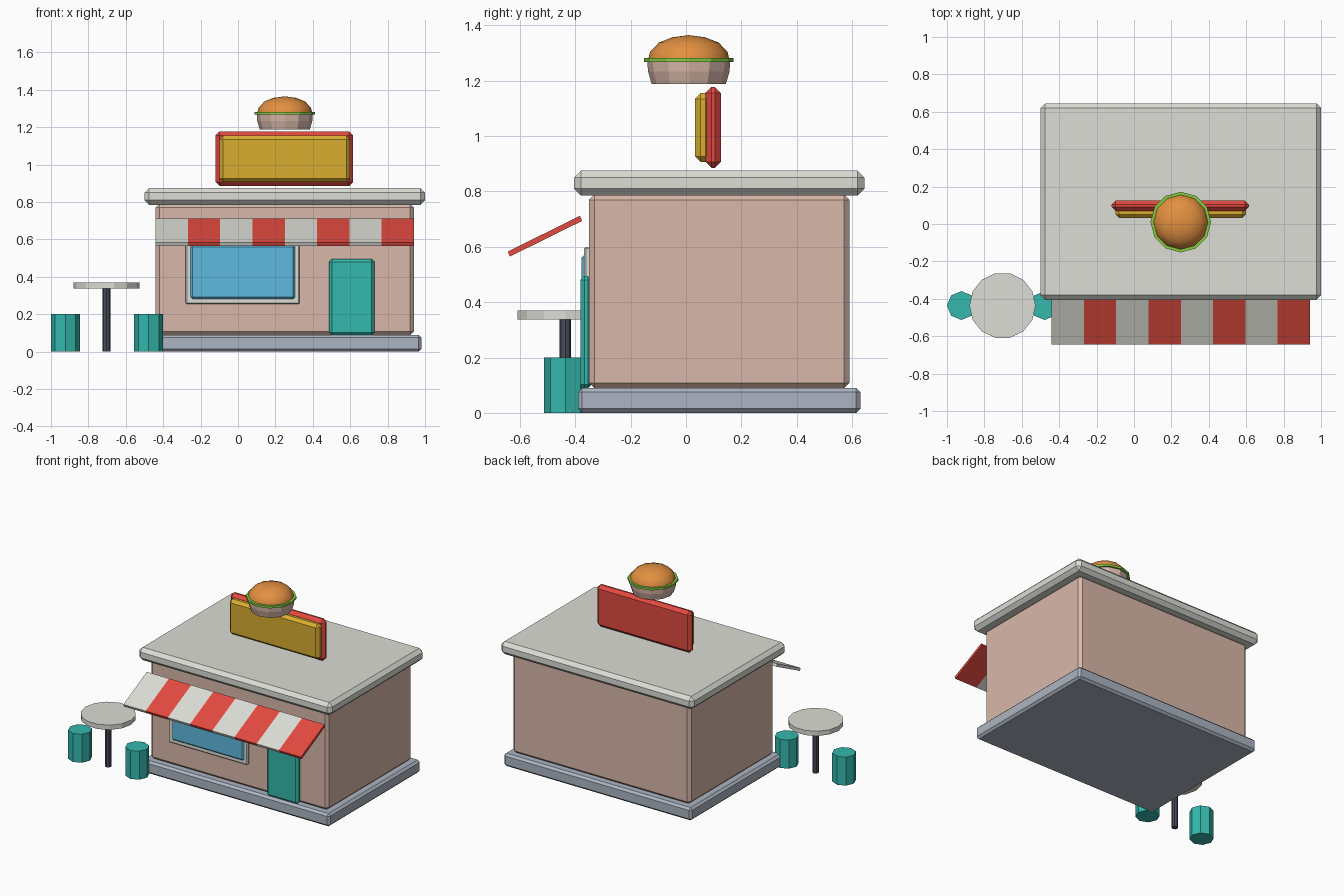
import bpy, bmesh, math

if "Cube" in bpy.data.objects:
    bpy.data.objects.remove(bpy.data.objects["Cube"])


def material(name, rgb):
    lin = [(c / 255 / 12.92) if c < 11 else ((c / 255 + 0.055) / 1.055) ** 2.4 for c in rgb]
    m = bpy.data.materials.new(name)
    m.diffuse_color = (*lin, 1)
    m.use_nodes = True
    m.node_tree.nodes["Principled BSDF"].inputs["Base Color"].default_value = m.diffuse_color
    return m


WHITE = material("off_white", (221, 221, 214))
WALL = material("pink_plaster", (217, 185, 170))
RED = material("red", (226, 74, 64))
YELLOW = material("yellow", (217, 174, 48))
TEAL = material("teal", (52, 184, 172))
BLUE = material("window_blue", (94, 184, 222))
STONE = material("grey_stone", (172, 181, 194))
BUN = material("bun_orange", (226, 144, 64))
GREEN = material("lettuce_green", (134, 203, 68))
DARK = material("dark_metal", (70, 76, 88))


def finish(name, bm, mats):
    bmesh.ops.recalc_face_normals(bm, faces=bm.faces[:])
    mesh = bpy.data.meshes.new(name)
    bm.to_mesh(mesh)
    bm.free()
    for m in mats:
        mesh.materials.append(m)
    ob = bpy.data.objects.new(name, mesh)
    bpy.context.collection.objects.link(ob)
    return ob


def box(name, x, y, z, mat, bevel):
    """Chamfered box from (min, max) ranges."""
    bm = bmesh.new()
    bmesh.ops.create_cube(bm, size=1)
    for v in bm.verts:
        for i, (lo, hi) in enumerate((x, y, z)):
            v.co[i] = (lo + hi) / 2 + v.co[i] * (hi - lo)
    ob = finish(name, bm, [mat])
    mod = ob.modifiers.new("chamfer", 'BEVEL')
    mod.width, mod.segments = bevel, 1
    return ob


def lathe(name, x, y, profile, sides, mat, smooth=False):
    """Revolve (radius, z) points around a vertical axis, capping open ends."""
    bm = bmesh.new()
    rings = []
    for r, z in profile:
        if r == 0:
            rings.append([bm.verts.new((x, y, z))])
        else:
            rings.append([bm.verts.new((x + r * math.cos(a), y + r * math.sin(a), z))
                          for a in (2 * math.pi * i / sides for i in range(sides))])
    for lo, hi in zip(rings, rings[1:]):
        for i in range(sides):
            j = (i + 1) % sides
            if len(hi) == 1:
                bm.faces.new((lo[i], lo[j], hi[0]))
            else:
                bm.faces.new((lo[i], lo[j], hi[j], hi[i]))
    for ring in (rings[0], rings[-1]):
        if len(ring) > 1:
            bm.faces.new(ring)
    if smooth:
        for f in bm.faces:
            f.smooth = len(f.verts) < 5
    return finish(name, bm, [mat])


# Building shell
box("base_slab", (-0.48, 0.98), (-0.39, 0.63), (0, 0.09), STONE, 0.015)
box("walls", (-0.44, 0.94), (-0.35, 0.59), (0.088, 0.79), WALL, 0.02)
box("roof", (-0.5, 1.0), (-0.405, 0.645), (0.785, 0.875), WHITE, 0.025)

# Window and door
box("window_frame", (-0.28, 0.33), (-0.368, -0.34), (0.255, 0.6), WHITE, 0.006)
box("window_glass", (-0.255, 0.307), (-0.378, -0.345), (0.28, 0.572), BLUE, 0.012)
box("door", (0.487, 0.73), (-0.382, -0.34), (0.088, 0.495), TEAL, 0.015)

# Striped sloping awning: one slab cut into eight coloured strips
profile = [(-0.383, 0.712), (-0.644, 0.583), (-0.636, 0.565), (-0.375, 0.694)]
bm = bmesh.new()
rows = [[bm.verts.new((-0.44 + 1.38 * i / 8, y, z)) for y, z in profile] for i in range(9)]
for i in range(8):
    a, b = rows[i], rows[i + 1]
    for k in range(4):
        n = (k + 1) % 4
        bm.faces.new((a[k], b[k], b[n], a[n])).material_index = i % 2
bm.faces.new(rows[0]).material_index = 0
bm.faces.new(rows[-1]).material_index = 1
finish("awning", bm, [WHITE, RED])

# Roof sign
box("sign_back", (-0.12, 0.615), (0.07, 0.126), (0.885, 1.178), RED, 0.022)
box("sign_panel", (-0.1, 0.6), (0.032, 0.09), (0.907, 1.155), YELLOW, 0.02)

# Burger on the sign
BX, BY = 0.25, 0.01
lathe("bottom_bun", BX, BY, [(0.134, 1.188), (0.147, 1.233)], 12, WALL)
lathe("patty", BX, BY, [(0.147, 1.233), (0.15, 1.27)], 12, WALL)
lathe("lettuce", BX, BY, [(0.162, 1.267), (0.162, 1.282)], 12, GREEN)
lathe("top_bun", BX, BY, [(0.146, 1.28), (0.14, 1.305), (0.108, 1.338), (0.06, 1.357), (0, 1.365)],
      12, BUN, True)

# Outdoor table and stools
TX, TY = -0.703, -0.436
lathe("table_top", TX, TY, [(0.177, 0.337), (0.177, 0.37)], 14, WHITE)
lathe("table_leg", TX, TY, [(0.021, 0), (0.021, 0.34)], 8, DARK)
for side, x in (("left", -0.923), ("right", -0.478)):
    lathe("stool_" + side, x, TY, [(0.077, 0), (0.077, 0.2)], 8, TEAL)
